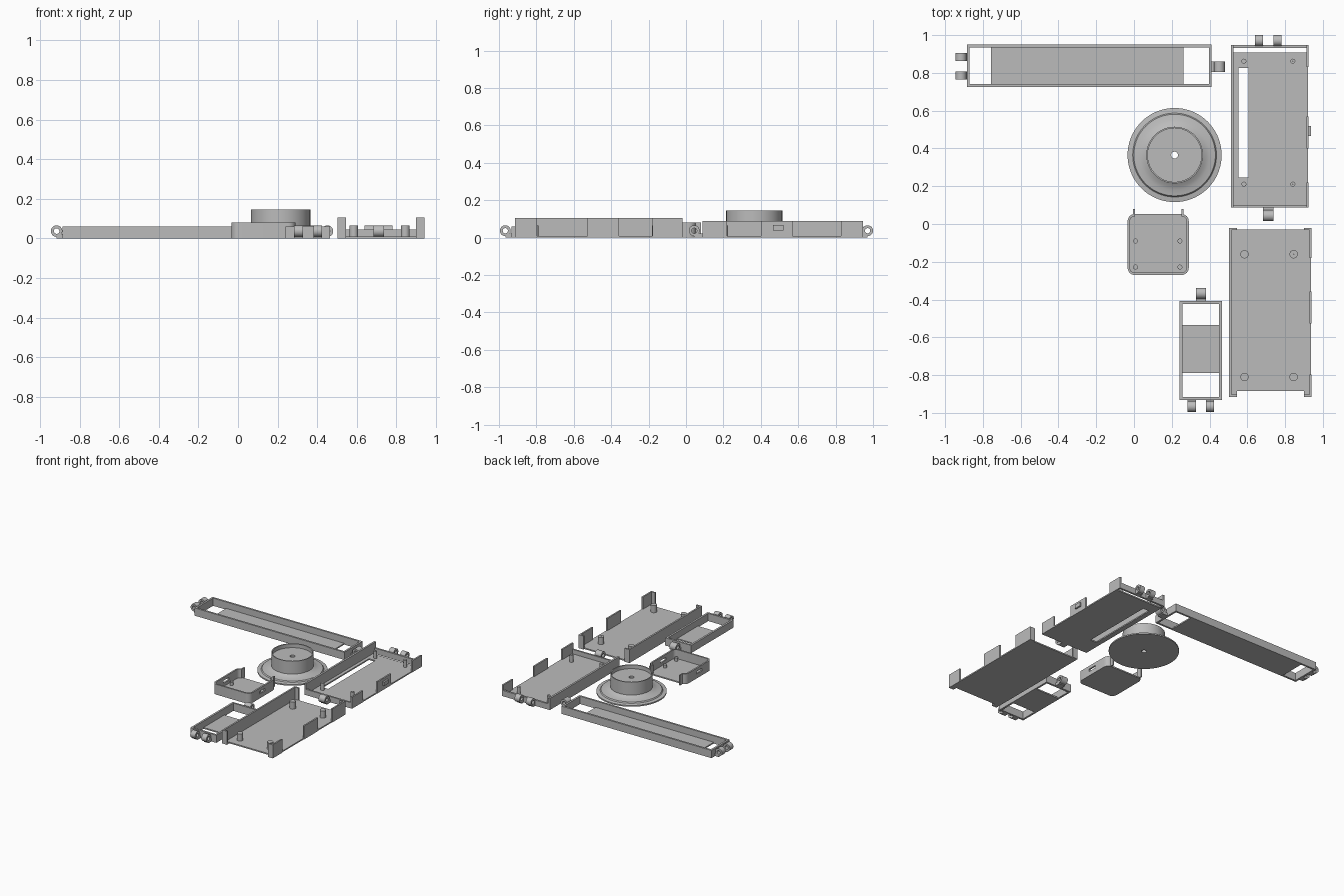
import bpy, bmesh, math
from mathutils import Vector

if "Cube" in bpy.data.objects:
    bpy.data.objects.remove(bpy.data.objects["Cube"])

grey = bpy.data.materials.new("plain_grey")
grey.use_nodes = True
grey.diffuse_color = (0.5, 0.5, 0.5, 1)
grey.node_tree.nodes["Principled BSDF"].inputs["Base Color"].default_value = (0.5, 0.5, 0.5, 1)


def finish(name, bm, smooth=False):
    bmesh.ops.recalc_face_normals(bm, faces=bm.faces[:])
    mesh = bpy.data.meshes.new(name)
    bm.to_mesh(mesh)
    bm.free()
    mesh.materials.append(grey)
    ob = bpy.data.objects.new(name, mesh)
    bpy.context.collection.objects.link(ob)
    if smooth:
        bpy.ops.object.select_all(action="DESELECT")
        ob.select_set(True)
        bpy.context.view_layer.objects.active = ob
        bpy.ops.object.shade_smooth_by_angle(angle=math.radians(30))
    return ob


def raise_faces(bm, height):
    geo = bmesh.ops.extrude_face_region(bm, geom=bm.faces[:])["geom"]
    moved = [v for v in geo if isinstance(v, bmesh.types.BMVert)]
    bmesh.ops.translate(bm, vec=(0, 0, height), verts=moved)


def slab(name, xs, ys, z0, z1, skip=()):
    """Solid slab on a grid of cells, leaving the skipped cells open."""
    bm = bmesh.new()
    grid = [[bm.verts.new((x, y, z0)) for y in ys] for x in xs]
    for i in range(len(xs) - 1):
        for j in range(len(ys) - 1):
            if (i, j) not in skip:
                bm.faces.new((grid[i][j], grid[i + 1][j], grid[i + 1][j + 1], grid[i][j + 1]))
    bmesh.ops.delete(bm, geom=[v for v in bm.verts if not v.link_faces], context="VERTS")
    raise_faces(bm, z1 - z0)
    return finish(name, bm)


def box(name, x0, x1, y0, y1, z0, z1):
    return slab(name, (x0, x1), (y0, y1), z0, z1)


def prism(name, points, z0, z1, smooth=False):
    bm = bmesh.new()
    bm.faces.new([bm.verts.new((x, y, z0)) for x, y in points])
    raise_faces(bm, z1 - z0)
    return finish(name, bm, smooth)


def lathe(name, profile, center, steps=64, axis="Z"):
    """Closed (radius, height) profile turned round an axis."""
    bm = bmesh.new()
    rings = []
    for k in range(steps):
        a = 2 * math.pi * k / steps
        ring = []
        for r, h in profile:
            u, v = r * math.cos(a), r * math.sin(a)
            p = {"Z": (u, v, h), "X": (h, u, v), "Y": (u, h, v)}[axis]
            ring.append(bm.verts.new(Vector(center) + Vector(p)))
        rings.append(ring)
    n = len(profile)
    for k in range(steps):
        a, b = rings[k], rings[(k + 1) % steps]
        for i in range(n):
            j = (i + 1) % n
            bm.faces.new((a[i], a[j], b[j], b[i]))
    return finish(name, bm, True)


def cut(ob, cutter):
    mod = ob.modifiers.new("cut", "BOOLEAN")
    mod.operation, mod.object, mod.solver = "DIFFERENCE", cutter, "EXACT"
    bpy.ops.object.select_all(action="DESELECT")
    ob.select_set(True)
    bpy.context.view_layer.objects.active = ob
    bpy.ops.object.modifier_apply(modifier=mod.name)
    bpy.data.objects.remove(cutter)


def lug(name, axis, lo, hi, wall, tip):
    """Hinge ring spanning lo..hi on its axis, joined from tip back to a wall."""
    R, hole, zc = 0.029, 0.014, 0.037
    c = tip - R if tip > wall else tip + R
    half = (hi - lo) / 2
    prof = [(hole, -half), (R, -half), (R, half), (hole, half)]
    mid = (lo + hi) / 2
    a, b = sorted((wall, c))
    if axis == "X":
        lathe(name + "_ring", prof, (mid, c, zc), 28, "X")
        box(name + "_foot", lo, hi, a, b, 0, 0.022)
    else:
        lathe(name + "_ring", prof, (c, mid, zc), 28, "Y")
        box(name + "_foot", a, b, lo, hi, 0, 0.022)


def peg(name, x, y, r, top, pin=0.0):
    prof = [(0.001, 0.005), (r, 0.005), (r, top), (0.001, top)]
    if pin:
        prof[3:] = [(r * 0.55, top), (r * 0.55, top + pin), (0.001, top + pin)]
    lathe(name, prof, (x, y, 0), 24)


def tray(name, x0, x1, y0, y1, t=0.015):
    slab(name, (x0, x0 + t, x1 - t, x1), (y0, y0 + t, y1 - t, y1), 0, 0.06, {(1, 1)})


# Long link
tray("long_link_frame", -0.885, 0.411, 0.725, 0.95)
box("long_link_floor", -0.757, 0.263, 0.735, 0.94, 0, 0.01)
lug("long_link_upper_lug", "Y", 0.862, 0.905, -0.885, -0.945)
lug("long_link_lower_lug", "Y", 0.765, 0.808, -0.885, -0.945)
lug("long_link_end_lug", "Y", 0.805, 0.86, 0.411, 0.481)

# Short link
tray("short_link_frame", 0.241, 0.465, -0.932, -0.408)
box("short_link_floor", 0.25, 0.455, -0.79, -0.534, 0, 0.01)
lug("short_link_back_lug", "X", 0.327, 0.381, -0.408, -0.338)
lug("short_link_right_lug", "X", 0.284, 0.327, -0.932, -0.995)
lug("short_link_left_lug", "X", 0.381, 0.423, -0.932, -0.995)

# Round base with raised cup and bored centre
lathe("round_base", [
    (0.018, 0), (0.249, 0), (0.249, 0.01), (0.222, 0.014), (0.216, 0.022), (0.205, 0.024),
    (0.185, 0.028), (0.168, 0.034), (0.15, 0.045), (0.15, 0.145), (0.142, 0.145),
    (0.142, 0.115), (0.018, 0.115)], (0.215, 0.365, 0), 72)

# Small open-backed case with rounded corners
X0, X1, Y0, Y1, R = -0.034, 0.29, -0.27, 0.053, 0.038


def rounded(r):
    pts = []
    corners = ((X0 + R, Y1 - R), (X0 + R, Y0 + R), (X1 - R, Y0 + R), (X1 - R, Y1 - R))
    for q, (cx, cy) in enumerate(corners):
        for k in range(7):
            a = math.pi / 2 * (1 + q + k / 6)
            pts.append((cx + r * math.cos(a), cy + r * math.sin(a)))
    return pts


prism("case_floor", rounded(R), 0, 0.01, True)
wall = prism("case_wall", rounded(R) + rounded(R - 0.012)[::-1], 0, 0.08, True)
cut(wall, box("slot_cutter", X0 - 0.05, X1 + 0.05, -0.15, -0.08, 0.035, 0.055))
for side, x in (("right", X0 + R - 0.01), ("left", X1 - R)):
    box("case_" + side + "_tab", x, x + 0.01, 0.04, 0.08, 0, 0.08)
for x in (0.008, 0.243):
    for y in (-0.09, -0.228):
        peg("case_peg", x, y, 0.013, 0.035)

# Large lower shell
box("lower_shell_floor", 0.51, 0.938, -0.885, -0.03, 0, 0.01)
box("lower_shell_long_wall", 0.503, 0.516, -0.915, -0.02, 0, 0.105)
for name, y0, y1 in (("front", -0.915, -0.797), ("middle", -0.527, -0.358), ("back", -0.18, -0.02)):
    box("lower_shell_" + name + "_wall", 0.929, 0.941, y0, y1, 0, 0.105)
for x0, x1 in ((0.503, 0.545), (0.899, 0.941)):
    box("lower_shell_front_return", x0, x1, -0.915, -0.903, 0, 0.105)
    box("lower_shell_front_pad", x0, x1, -0.91, -0.88, 0, 0.01)
    box("lower_shell_back_return", x0, x1, -0.032, -0.02, 0, 0.105)
for x in (0.585, 0.845):
    for y in (-0.16, -0.81):
        peg("lower_shell_post", x, y, 0.022, 0.065)

# Large upper shell with long slot and back gap
slab("upper_shell_floor", (0.516, 0.553, 0.607, 0.922), (0.092, 0.245, 0.825, 0.908), 0, 0.01, {(1, 1)})
box("upper_shell_long_wall", 0.513, 0.528, 0.087, 0.947, 0, 0.09)
box("upper_shell_front_wall", 0.513, 0.92, 0.087, 0.1, 0, 0.045)
box("upper_shell_back_wall", 0.513, 0.92, 0.932, 0.947, 0, 0.045)
for name, y0, y1 in (("front", 0.087, 0.22), ("middle", 0.4, 0.57), ("back", 0.83, 0.947)):
    box("upper_shell_" + name + "_wall", 0.912, 0.924, y0, y1, 0, 0.09)
box("upper_shell_latch", 0.92, 0.937, 0.465, 0.52, 0.037, 0.067)
for x in (0.582, 0.841):
    for y in (0.211, 0.862):
        peg("upper_shell_peg", x, y, 0.013, 0.065)
lug("upper_shell_right_lug", "X", 0.64, 0.684, 0.947, 1.0)
lug("upper_shell_left_lug", "X", 0.738, 0.781, 0.947, 1.0)
lug("upper_shell_front_lug", "X", 0.684, 0.738, 0.087, 0.015)
